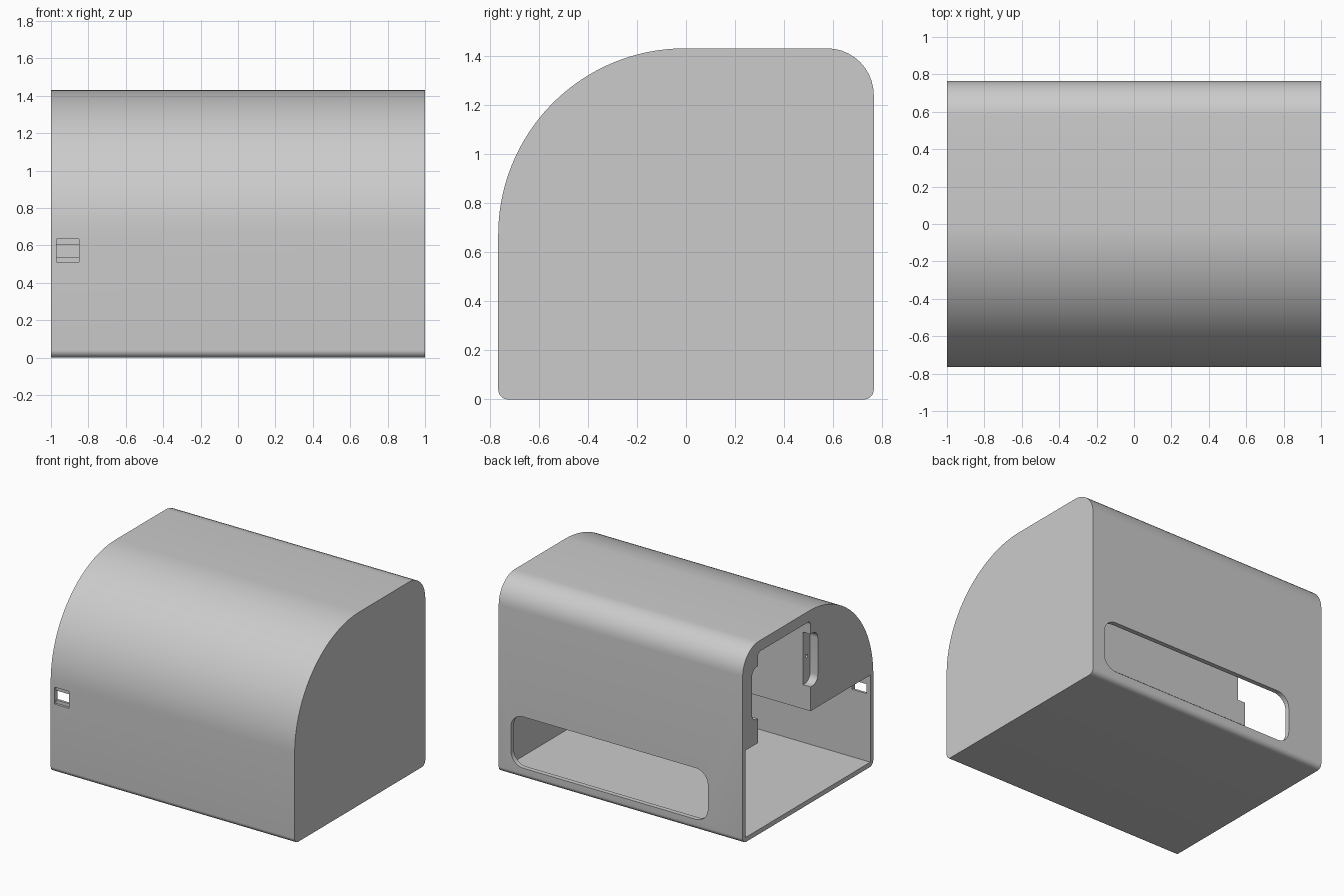
import bpy, bmesh, math
from mathutils import Vector

cube = bpy.data.objects.get("Cube")
if cube:
    bpy.data.objects.remove(cube, do_unlink=True)

grey = bpy.data.materials.new("light grey plastic")
grey.use_nodes = True
COLOUR = (0.6, 0.6, 0.6, 1)
grey.diffuse_color = COLOUR
grey.node_tree.nodes["Principled BSDF"].inputs["Base Color"].default_value = COLOUR


def rounded(a0, a1, b0, b1, radii, steps=10):
    """Rectangle outline; radii run low-low, high-low, high-high, low-high."""
    r = radii
    corners = [(a0 + r[0], b0 + r[0], 180), (a1 - r[1], b0 + r[1], 270),
               (a1 - r[2], b1 - r[2], 0), (a0 + r[3], b1 - r[3], 90)]
    points = []
    for (a, b, start), rad in zip(corners, r):
        n = 0 if rad == 0 else (48 if rad > 0.5 else steps)
        for i in range(n + 1):
            t = math.radians(start + 90 * i / max(n, 1))
            points.append((a + rad * math.cos(t), b + rad * math.sin(t)))
    return points


def prism(name, outline, axis, start, end):
    """Extrude an outline in the YZ plane along x, or in the XZ plane along y."""
    bm = bmesh.new()
    place = (lambda a, b: (start, a, b)) if axis == "x" else (lambda a, b: (a, start, b))
    face = bm.faces.new([bm.verts.new(place(a, b)) for a, b in outline])
    out = bmesh.ops.extrude_face_region(bm, geom=[face])
    shift = Vector((end - start, 0, 0) if axis == "x" else (0, end - start, 0))
    bmesh.ops.translate(bm, vec=shift, verts=[v for v in out["geom"] if isinstance(v, bmesh.types.BMVert)])
    bmesh.ops.recalc_face_normals(bm, faces=bm.faces)
    mesh = bpy.data.meshes.new(name)
    bm.to_mesh(mesh)
    bm.free()
    mesh.materials.append(grey)
    obj = bpy.data.objects.new(name, mesh)
    bpy.context.collection.objects.link(obj)
    return obj


# Outer body with the big front curve and the smaller rear one
housing = prism("housing", rounded(-0.765, 0.765, 0, 1.43, (0.04, 0.04, 0.19, 0.76)), "x", -1, 1)

SQUARE = (0, 0, 0, 0)
WALL = 0.035
cutters = [
    # Wide lower chamber and narrower upper chamber, open at the end
    prism("lower_chamber", rounded(-0.73, 0.73, WALL, 0.68, SQUARE), "x", -1.1, 1 - WALL),
    prism("upper_chamber", rounded(-0.03, 0.585, 0.5, 1.35, (0, 0, 0.03, 0.03)), "x", -1.1, 1 - WALL),
    # Shallow seat for an end cover
    prism("cover_seat", rounded(-0.115, 0.657, 0.86, 1.25, (0.06,) * 4), "x", -1.1, -0.937),
    # Long rear window
    prism("rear_window", rounded(-0.715, 0.9, 0.08, 0.46, (0.1,) * 4), "y", 0.6, 0.9),
    # Small front port: outer recess with a narrower slot through it
    prism("port_recess", rounded(-0.97, -0.85, 0.51, 0.635, SQUARE), "y", -0.9, -0.748),
    prism("port_slot", rounded(-0.97, -0.85, 0.535, 0.605, SQUARE), "y", -0.85, -0.7),
]
# Screw holes in the cover seat
for y in (-0.073, 0.62):
    r = 0.012
    cutters.append(prism("screw_hole", rounded(y - r, y + r, 1.055 - r, 1.055 + r, (r * 0.98,) * 4, 4),
                         "x", -0.96, -0.85))

bpy.context.view_layer.objects.active = housing
for cutter in cutters:
    cutter.hide_render = True
    mod = housing.modifiers.new(cutter.name, "BOOLEAN")
    mod.operation = "DIFFERENCE"
    mod.solver = "EXACT"
    mod.object = cutter
    bpy.ops.object.modifier_apply(modifier=mod.name)
for cutter in cutters:
    bpy.data.objects.remove(cutter, do_unlink=True)

bpy.ops.object.select_all(action="DESELECT")
housing.select_set(True)
bpy.ops.object.shade_smooth_by_angle(angle=math.radians(30))
